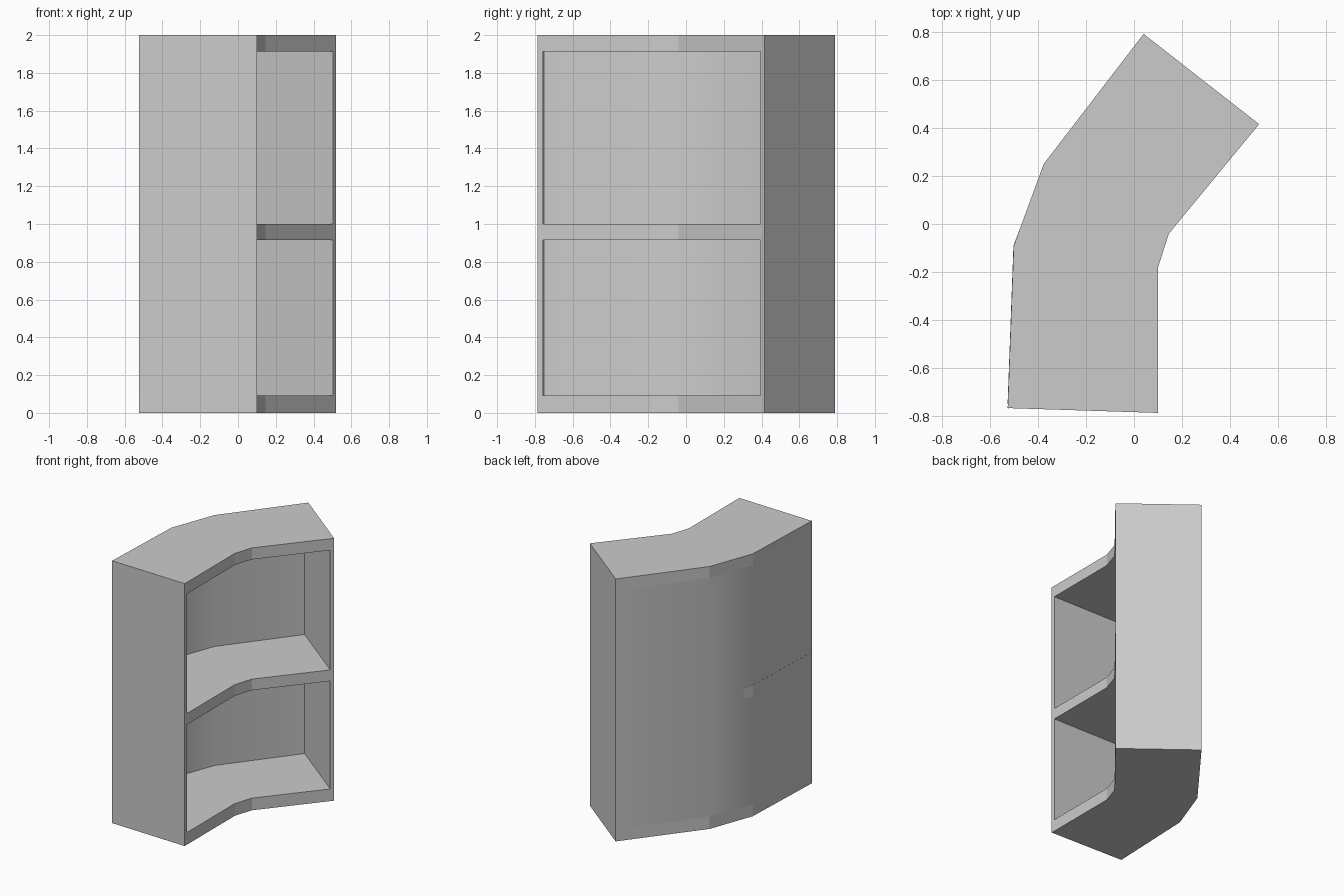
import bpy, bmesh
from mathutils import Vector

if "Cube" in bpy.data.objects:
    bpy.data.objects.remove(bpy.data.objects["Cube"])

# Plan outline of the bent cabinet: open front side and closed back side
FRONT = [(0.10, -0.785), (0.10, -0.18), (0.145, -0.04), (0.52, 0.415)]
BACK = [(0.04, 0.79), (-0.375, 0.25), (-0.50, -0.09), (-0.525, -0.765)]
WALL, SKIN = 0.028, 0.003
BASE_TOP, TOP_BOTTOM = 0.093, 1.912


def toward(a, b, d):
    a, b = Vector(a), Vector(b)
    return tuple(a + (b - a).normalized() * d)


def prism(name, outline, z0, z1, smooth=False):
    bm = bmesh.new()
    face = bm.faces.new([bm.verts.new((x, y, z0)) for x, y in outline])
    ext = bmesh.ops.extrude_face_region(bm, geom=[face])
    verts = [g for g in ext["geom"] if isinstance(g, bmesh.types.BMVert)]
    bmesh.ops.translate(bm, vec=(0, 0, z1 - z0), verts=verts)
    bmesh.ops.recalc_face_normals(bm, faces=bm.faces)
    mesh = bpy.data.meshes.new(name)
    bm.to_mesh(mesh)
    bm.free()
    ob = bpy.data.objects.new(name, mesh)
    bpy.context.collection.objects.link(ob)
    if smooth:
        bpy.ops.object.select_all(action='DESELECT')
        bpy.context.view_layer.objects.active = ob
        ob.select_set(True)
        bpy.ops.object.shade_smooth_by_angle(angle=0.6)
    return ob


# Inner corners at the two end walls
near_front = toward(FRONT[0], FRONT[1], WALL)
far_front = toward(FRONT[3], FRONT[2], WALL)
far_back = toward(BACK[0], BACK[1], WALL)
near_back = toward(BACK[3], BACK[2], WALL * 0.6)

# Top and base slabs
prism("base", FRONT + BACK, 0, BASE_TOP)
prism("top", FRONT + BACK, TOP_BOTTOM, 2)

# End walls
prism("near_end_wall", [FRONT[0], near_front, near_back, BACK[3]], BASE_TOP, TOP_BOTTOM)
prism("far_end_wall", [FRONT[3], BACK[0], far_back, far_front], BASE_TOP, TOP_BOTTOM)

# Thin bent back panel
inner = [(x + SKIN, y - SKIN * 0.5) for x, y in BACK]
prism("back_panel", BACK + inner[::-1], BASE_TOP, TOP_BOTTOM, smooth=True)

# Middle shelf, its back edge showing through the near back segment
shelf_back = [far_back, inner[1], (BACK[2][0] - 0.001, BACK[2][1]),
              (near_back[0] - 0.001, near_back[1])]
prism("shelf", [near_front, FRONT[1], FRONT[2], far_front] + shelf_back, 0.915, 1.0)
